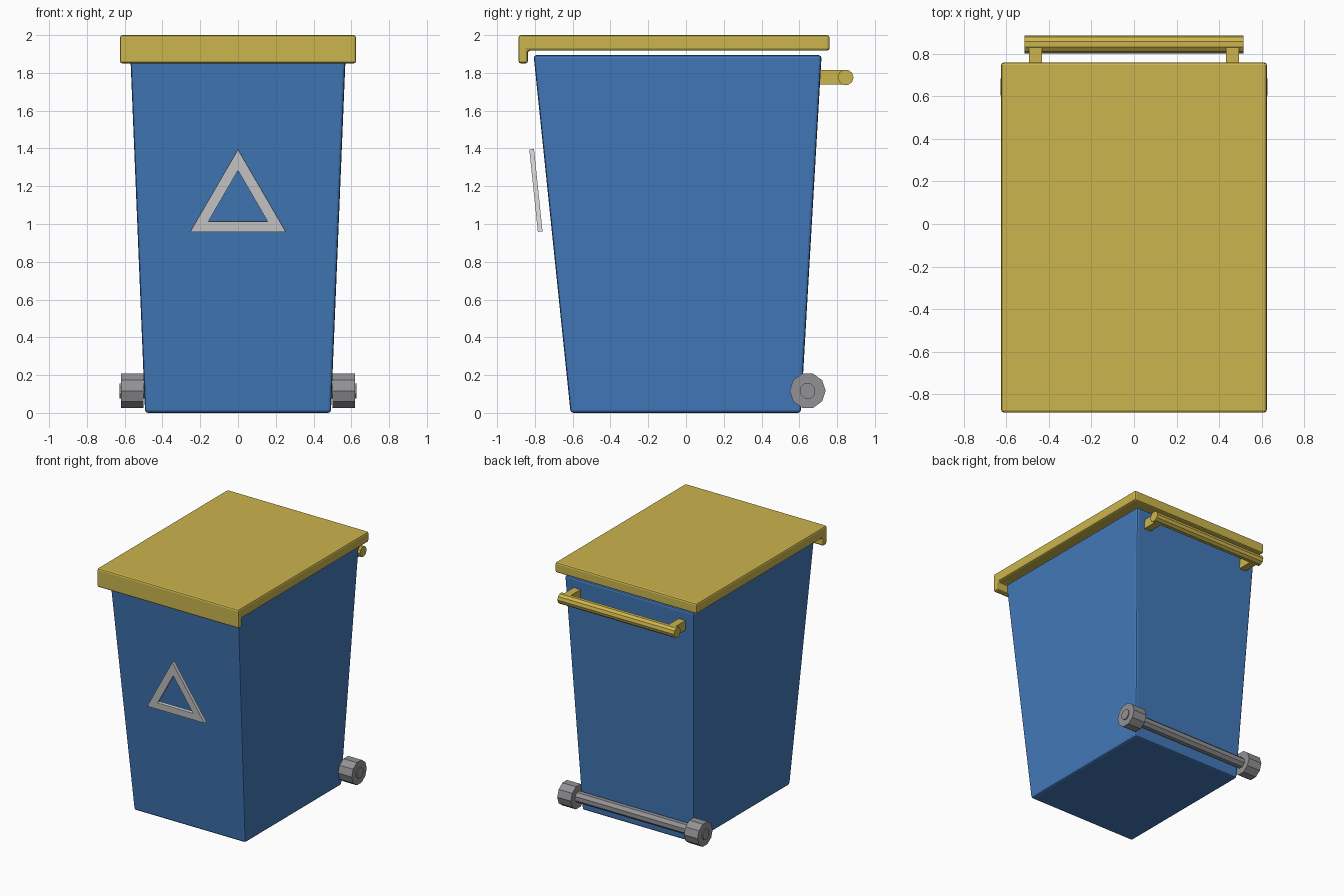
import bpy, bmesh, math
from mathutils import Matrix, Vector

cube = bpy.data.objects.get("Cube")
if cube:
    bpy.data.objects.remove(cube, do_unlink=True)


def material(name, rgb):
    mat = bpy.data.materials.new(name)
    mat.use_nodes = True
    mat.diffuse_color = (*rgb, 1)
    mat.node_tree.nodes["Principled BSDF"].inputs["Base Color"].default_value = (*rgb, 1)
    return mat


blue = material("blue plastic", (0.055, 0.19, 0.49))
yellow = material("yellow plastic", (0.6, 0.46, 0.075))
grey = material("wheel grey", (0.29, 0.285, 0.3))
pale = material("pale grey", (0.6, 0.6, 0.6))


def finish(name, bm, mat, bevel=0):
    bmesh.ops.recalc_face_normals(bm, faces=bm.faces)
    mesh = bpy.data.meshes.new(name)
    bm.to_mesh(mesh)
    bm.free()
    mesh.materials.append(mat)
    obj = bpy.data.objects.new(name, mesh)
    bpy.context.collection.objects.link(obj)
    if bevel:
        mod = obj.modifiers.new("rounded edges", "BEVEL")
        mod.width, mod.segments = bevel, 2
    return obj


def loft(name, rings, mat, bevel=0):
    """Join two matching loops of points and cap both ends."""
    bm = bmesh.new()
    a, b = [[bm.verts.new(p) for p in ring] for ring in rings]
    bm.faces.new(a)
    bm.faces.new(b)
    for i in range(len(a)):
        j = (i + 1) % len(a)
        bm.faces.new((a[i], a[j], b[j], b[i]))
    return finish(name, bm, mat, bevel)


def rect(x, y0, y1, z):
    return [(-x, y0, z), (x, y0, z), (x, y1, z), (-x, y1, z)]


def extrude_x(name, profile, x0, x1, mat, bevel=0):
    return loft(name, [[(x, y, z) for y, z in profile] for x in (x0, x1)], mat, bevel)


def polygon(y, z, r, sides, start=0):
    angles = [start + math.tau * i / sides for i in range(sides)]
    return [(y + r * math.cos(a), z + r * math.sin(a)) for a in angles]


# Tapered bin body
FRONT_LOW, FRONT_TOP, HEIGHT = -0.611, -0.807, 1.894
loft("bin_body", [rect(0.492, FRONT_LOW, 0.608, 0),
                  rect(0.57, FRONT_TOP, 0.718, HEIGHT)], blue, 0.015)

# Lid with a lip hanging over the front
extrude_x("lid", [(-0.887, 1.85), (-0.837, 1.85), (-0.837, 1.918),
                  (0.76, 1.918), (0.76, 2), (-0.887, 2)], -0.625, 0.625, yellow, 0.013)

# Rear handle bar and its two brackets
extrude_x("handle_bar", polygon(0.845, 1.776, 0.042, 10), -0.515, 0.515, yellow)
bracket = [(0.69, 1.738), (0.845, 1.738), (0.845, 1.815), (0.69, 1.815)]

# Axle and wheels
WY, WZ = 0.644, 0.117
extrude_x("axle", polygon(WY, WZ, 0.043, 8, math.pi / 8), -0.628, 0.628, grey)

for side, s in (("left", 1), ("right", -1)):
    extrude_x(side + "_handle_bracket", bracket, s * 0.433, s * 0.493, yellow)
    extrude_x(side + "_wheel", polygon(WY, WZ, 0.095, 10), s * 0.5, s * 0.62, grey)

# Triangular frame on the front, leaning with the front wall
bm = bmesh.new()
loops = []
for y in (-0.0125, 0.0125):
    for r in (0.292, 0.181):
        loops.append([bm.verts.new((r * math.sin(k * math.tau / 3), y,
                                    r * math.cos(k * math.tau / 3))) for k in range(3)])
outer_f, inner_f, outer_b, inner_b = loops
for a, b in ((outer_f, inner_f), (outer_b, inner_b), (outer_f, outer_b), (inner_f, inner_b)):
    for i in range(3):
        j = (i + 1) % 3
        bm.faces.new((a[i], a[j], b[j], b[i]))
lean = math.atan((FRONT_LOW - FRONT_TOP) / HEIGHT)
bmesh.ops.transform(bm, verts=bm.verts, matrix=Matrix.Translation(Vector((0, -0.787, 1.105)))
                    @ Matrix.Rotation(lean, 4, "X"))
finish("front_triangle", bm, pale)
